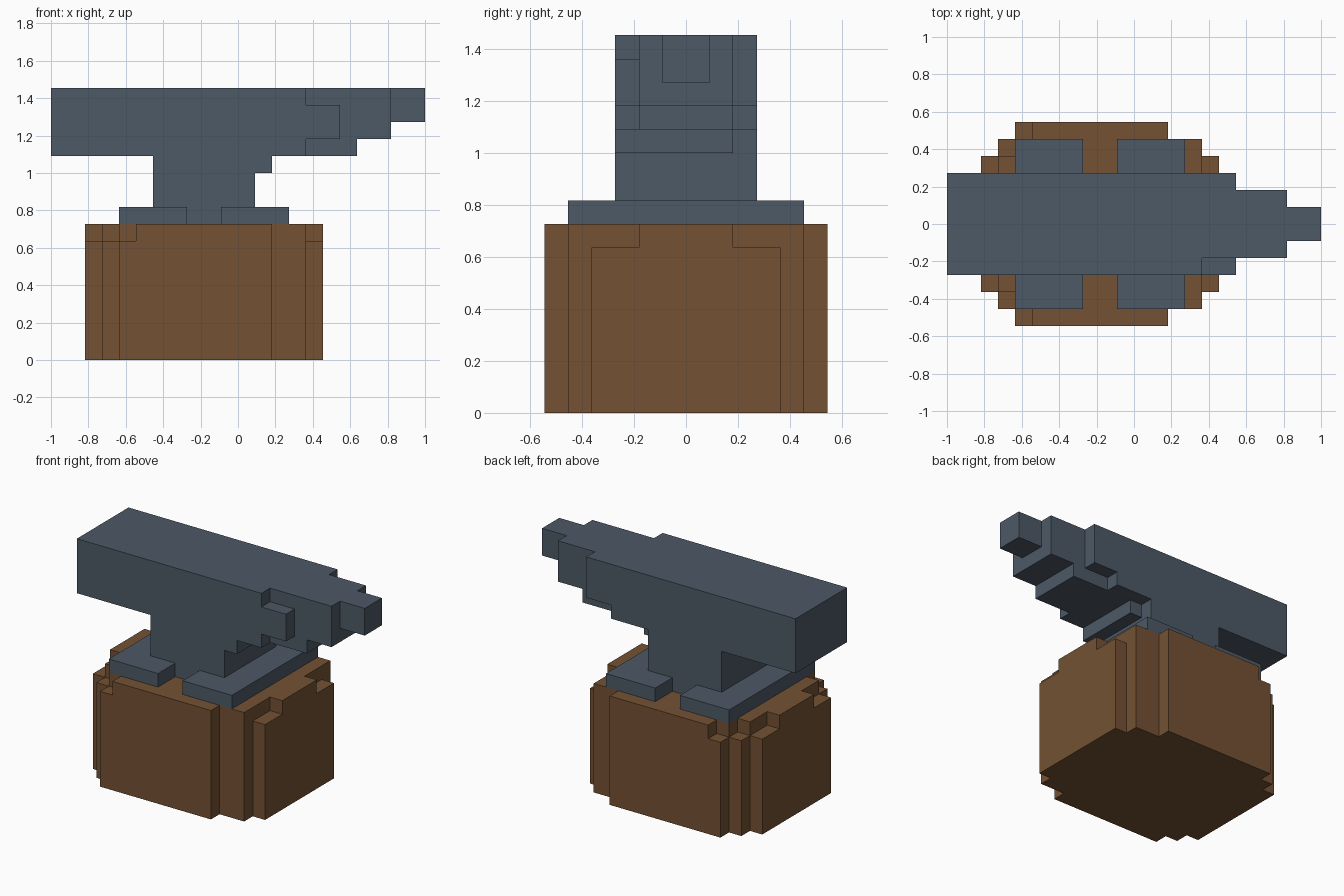
import bpy, bmesh, math
from mathutils import Vector

cube = bpy.data.objects.get("Cube")
if cube:
    bpy.data.objects.remove(cube, do_unlink=True)

U = 1 / 11  # one grid block; all sizes below are in blocks


def material(name, rgb):
    m = bpy.data.materials.new(name)
    m.use_nodes = True
    m.diffuse_color = (*rgb, 1)
    bsdf = next(n for n in m.node_tree.nodes if n.type == 'BSDF_PRINCIPLED')
    bsdf.inputs["Base Color"].default_value = (*rgb, 1)
    return m


wood = material("brown wood", (0.174, 0.083, 0.034))
iron = material("blue grey iron", (0.074, 0.100, 0.133))


def cells(x0, x1, y0, y1, z0, z1):
    return {(x, y, z) for x in range(x0, x1) for y in range(y0, y1) for z in range(z0, z1)}


def block_part(name, boxes, mat):
    """Join boxes into one clean outer shell with merged flat faces."""
    filled = set().union(*(cells(*b) for b in boxes))
    bm = bmesh.new()
    for c in filled:
        for axis in range(3):
            for side in (0, 1):
                n = list(c)
                n[axis] += 2 * side - 1
                if tuple(n) in filled:
                    continue
                a, b = (axis + 1) % 3, (axis + 2) % 3
                corners = []
                for i, j in ((0, 0), (1, 0), (1, 1), (0, 1)):
                    p = Vector(c)
                    p[axis] += side
                    p[a] += i
                    p[b] += j
                    corners.append(bm.verts.new(p * U))
                bm.faces.new(corners if side else corners[::-1])
    bmesh.ops.remove_doubles(bm, verts=bm.verts[:], dist=U * 0.01)
    bmesh.ops.dissolve_limit(bm, angle_limit=math.radians(1),
                             verts=bm.verts[:], edges=bm.edges[:])
    mesh = bpy.data.meshes.new(name)
    bm.to_mesh(mesh)
    bm.free()
    mesh.materials.append(mat)
    ob = bpy.data.objects.new(name, mesh)
    bpy.context.collection.objects.link(ob)
    return ob


# Log stump: stepped round outline with chipped top corners
block_part("log_stump", [
    (-9, 5, -4, 4, 0, 7),
    (-8, 4, -5, 5, 0, 7),
    (-7, 2, -6, 6, 0, 7),
    (-9, 5, -2, 2, 7, 8),
    (-8, 4, -4, 4, 7, 8),
    (-7, 4, -5, 5, 7, 8),
    (-6, 2, -6, 6, 7, 8),
], wood)

# Anvil base: two wide feet joined in the middle
block_part("anvil_base", [
    (-7, -3, -5, 5, 8, 9),
    (-1, 3, -5, 5, 8, 9),
    (-3, -1, -3, 3, 8, 9),
], iron)

# Waist with a small step under the horn side
block_part("anvil_waist", [
    (-5, 1, -3, 3, 9, 12),
    (1, 2, -3, 2, 11, 12),
], iron)

# Body, shoulders and tapering horn
block_part("anvil_body_and_horn", [
    (-11, 4, -3, 3, 12, 16),
    (4, 6, -3, -2, 13, 15),   # front shoulder
    (4, 6, 2, 3, 13, 16),     # back shoulder
    (4, 7, -2, 2, 12, 13),    # horn underside
    (4, 9, -2, 2, 13, 16),    # horn root
    (9, 11, -1, 1, 14, 16),   # horn tip
], iron)
